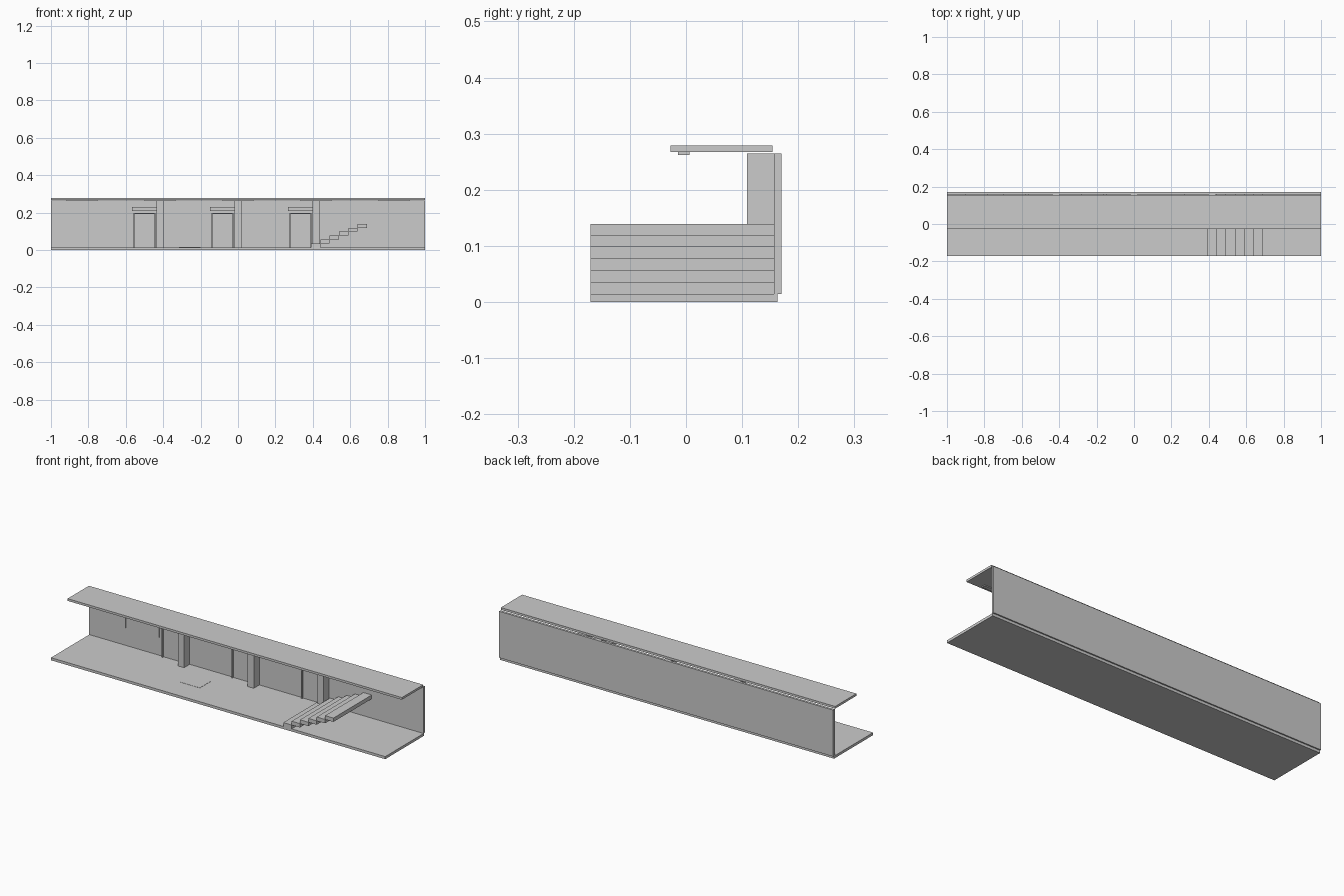
import bpy

if "Cube" in bpy.data.objects:
    bpy.data.objects.remove(bpy.data.objects["Cube"])


def box(name, x0, x1, y0, y1, z0, z1):
    """Axis-aligned box given by its extents."""
    bpy.ops.mesh.primitive_cube_add(
        size=1, location=((x0 + x1) / 2, (y0 + y1) / 2, (z0 + z1) / 2))
    ob = bpy.context.object
    ob.name = name
    ob.scale = (x1 - x0, y1 - y0, z1 - z0)
    bpy.ops.object.transform_apply(location=False, rotation=False, scale=True)
    return ob


FLOOR = 0.014   # top of the platform slab
WALL = 0.157    # front face of the back wall
BAY = 0.417     # spacing of repeated parts

# Main shell
box("platform_floor", -1, 1, -0.17, 0.163, 0, FLOOR)
box("back_wall", -1, 1, WALL, 0.17, FLOOR, 0.265)
box("ceiling", -1, 1, -0.028, 0.154, 0.267, 0.279)

# Ceiling lights
for i in range(-2, 3):
    c = i * BAY
    box("ceiling_light", c - 0.084, c + 0.084, -0.014, 0.006, 0.262, 0.267)

# Pillars, each with a framed doorway and a sign on its left
for i in range(-1, 2):
    c = i * BAY
    box("pillar", c - 0.018, c + 0.018, 0.109, WALL, FLOOR, 0.265)
    d = c - 0.083
    box("door_panel", d - 0.056, d + 0.056, 0.155, WALL, FLOOR, 0.192)
    for s in (-1, 1):
        j = d + s * 0.056
        box("door_jamb", j - 0.003, j + 0.003, 0.146, WALL, FLOOR, 0.192)
    box("door_header", d - 0.059, d + 0.059, 0.146, WALL, 0.192, 0.198)
    box("door_sign", d - 0.066, d + 0.066, 0.148, WALL, 0.208, 0.229)

# Thin wall posters
for right in (-0.78, -0.58, -0.16):
    box("wall_poster", right - 0.12, right, 0.154, WALL, 0.11, 0.2)

# Floor plate
box("floor_plate", -0.316, -0.2, -0.04, 0.05, FLOOR, FLOOR + 0.001)

# Floating stair treads spanning the platform depth
for i in range(6):
    x, z = 0.39 + 0.05 * i, FLOOR + 0.0209 * i
    box("stair_tread", x, x + 0.05, -0.17, WALL, z, z + 0.0209)
